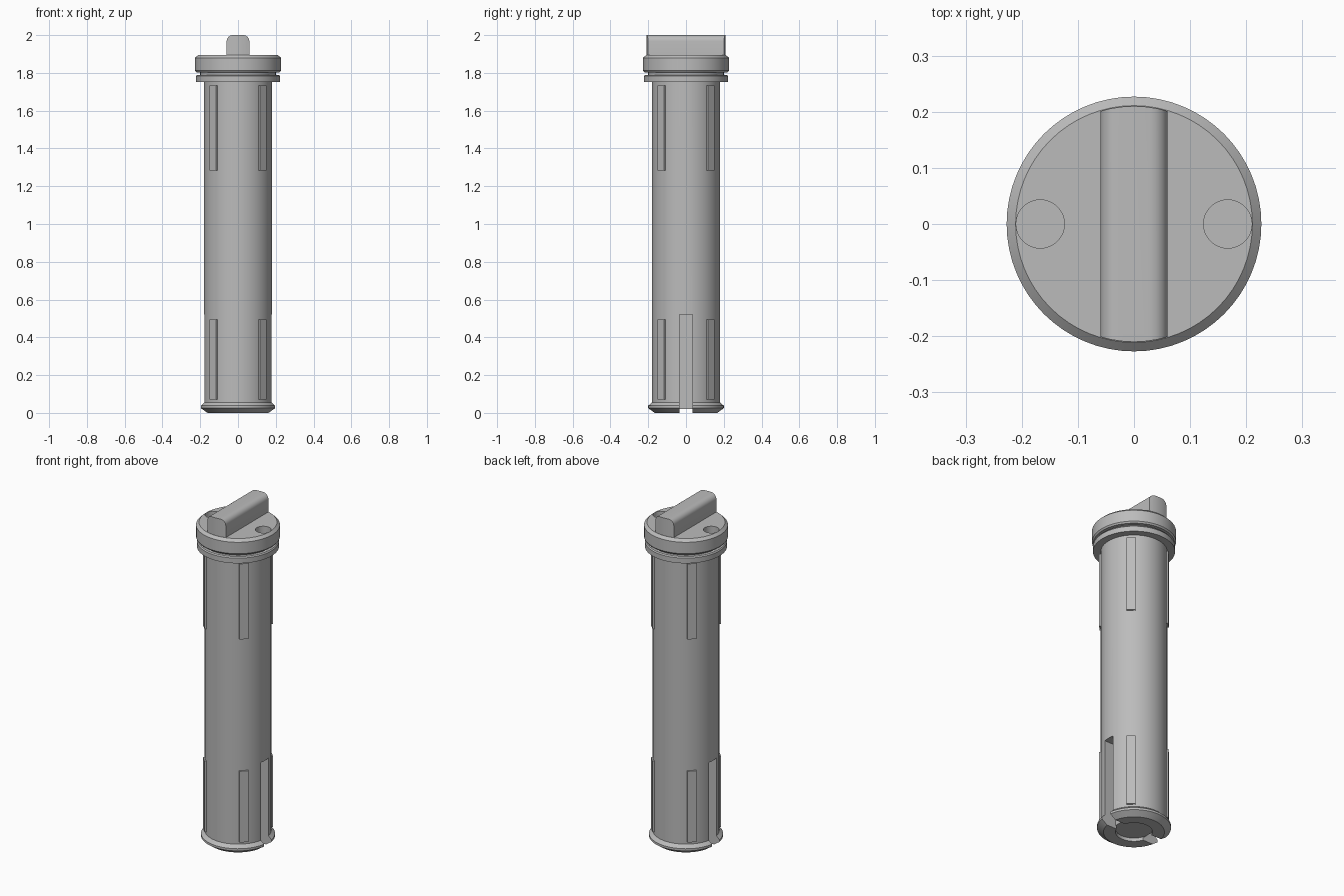
import bpy
import bmesh
import math
from mathutils import Matrix

cube = bpy.data.objects.get("Cube")
if cube:
    bpy.data.objects.remove(cube, do_unlink=True)

SEGMENTS = 64
grey = bpy.data.materials.new("plain grey")
grey.use_nodes = True
grey.diffuse_color = (0.5, 0.5, 0.5, 1)
grey.node_tree.nodes["Principled BSDF"].inputs["Base Color"].default_value = grey.diffuse_color


def make_object(name, bm):
    bmesh.ops.recalc_face_normals(bm, faces=bm.faces)
    mesh = bpy.data.meshes.new(name)
    bm.to_mesh(mesh)
    bm.free()
    mesh.materials.append(grey)
    obj = bpy.data.objects.new(name, mesh)
    bpy.context.collection.objects.link(obj)
    return obj


def lathe(name, profile):
    """Spin a radius/height profile, which starts and ends on the axis."""
    bm = bmesh.new()
    verts = [bm.verts.new((r, 0, z)) for r, z in profile]
    edges = [bm.edges.new(pair) for pair in zip(verts, verts[1:])]
    bmesh.ops.spin(bm, geom=verts + edges, cent=(0, 0, 0), axis=(0, 0, 1),
                   angle=math.tau, steps=SEGMENTS, use_duplicate=False)
    bmesh.ops.remove_doubles(bm, verts=bm.verts, dist=0.0001)
    return make_object(name, bm)


def box(name, low, high, turn=0):
    size = [b - a for a, b in zip(low, high)]
    middle = [(a + b) / 2 for a, b in zip(low, high)]
    bm = bmesh.new()
    bmesh.ops.create_cube(bm, size=1, matrix=Matrix.Rotation(turn, 4, 'Z')
                          @ Matrix.Translation(middle) @ Matrix.Diagonal((*size, 1)))
    return make_object(name, bm)


def select_only(obj):
    bpy.ops.object.select_all(action='DESELECT')
    obj.select_set(True)
    bpy.context.view_layer.objects.active = obj


def boolean(obj, cutter, operation='DIFFERENCE'):
    cutter.hide_render = True
    mod = obj.modifiers.new("cut", 'BOOLEAN')
    mod.operation, mod.object, mod.solver = operation, cutter, 'EXACT'
    select_only(obj)
    bpy.ops.object.modifier_apply(modifier=mod.name)
    bpy.data.objects.remove(cutter, do_unlink=True)


def smooth(obj):
    select_only(obj)
    bpy.ops.object.shade_smooth_by_angle(angle=math.radians(25))


# Tube with a flared foot, shallow round recess underneath
tube = lathe("tube", [(0, 0.02), (0.1, 0.02), (0.1, 0), (0.165, 0), (0.2, 0.025),
                      (0.2, 0.038), (0.18, 0.056), (0.18, 1.76), (0, 1.76)])

# Cap with a lower ring and a groove between them
cap = lathe("cap", [(0, 1.752), (0.222, 1.752), (0.222, 1.783), (0.217, 1.79),
                    (0.2, 1.79), (0.2, 1.803), (0.22, 1.803), (0.227, 1.812),
                    (0.227, 1.88), (0.211, 1.895), (0, 1.895)])

# Long slots in the tube and finger holes in the cap, on both sides
for side in (-1, 1):
    xs = sorted((side * 0.1, side * 0.3))
    boolean(tube, box("slot_cutter", (xs[0], -0.035, -0.1), (xs[1], 0.035, 0.52)))
    # Notch that joins each slot to the recess below the foot
    xs = sorted((side * 0.05, side * 0.3))
    boolean(tube, box("notch_cutter", (xs[0], -0.035, -0.1), (xs[1], 0.035, 0.02)))
    hole = lathe("hole_cutter", [(0, 1.84), (0.043, 1.84), (0.043, 2), (0, 2)])
    hole.location.x = side * 0.167
    boolean(cap, hole)

# Grip bar with rounded top edges and ends that follow the cap
grip = box("grip", (-0.06, -0.3, 1.89), (0.06, 0.3, 2))
bm = bmesh.new()
bm.from_mesh(grip.data)
top_edges = [e for e in bm.edges if all(v.co.z > 1.95 for v in e.verts)
             and abs(e.verts[0].co.y - e.verts[1].co.y) > 0.5]
bmesh.ops.bevel(bm, geom=top_edges, offset=0.032, segments=6, profile=0.5,
                affect='EDGES')
bm.to_mesh(grip.data)
bm.free()
boolean(grip, lathe("round_cutter", [(0, 1.8), (0.21, 1.8), (0.21, 2.1), (0, 2.1)]),
        'INTERSECT')

for part in (tube, cap, grip):
    smooth(part)

# Upper and lower guide ribs on the diagonals
for level, bottom, top in (("lower", 0.07, 0.495), ("upper", 1.282, 1.733)):
    for i in range(4):
        box(f"{level}_rib_{i + 1}", (0.16, -0.025, bottom), (0.188, 0.025, top),
            math.radians(45 + 90 * i))
